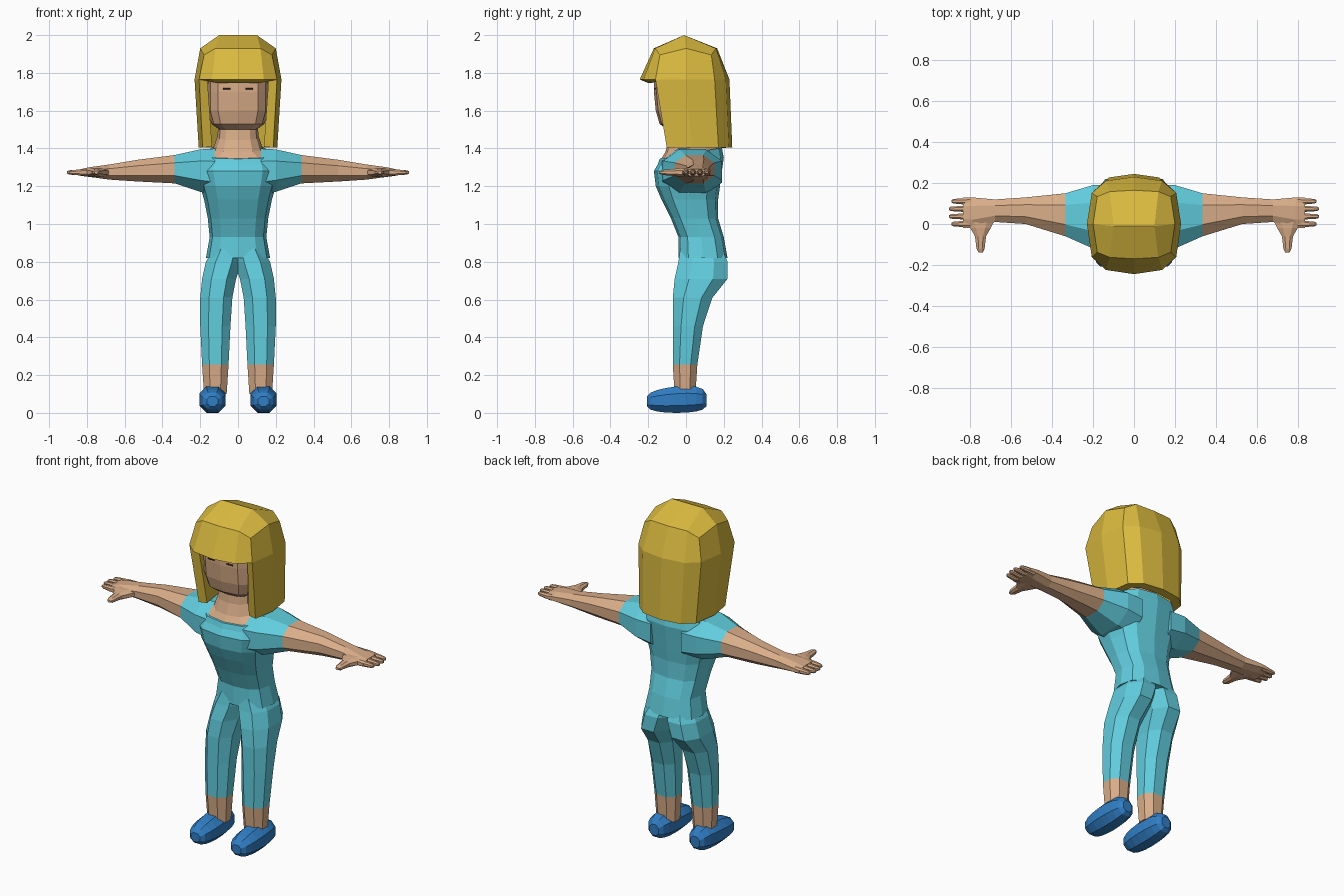
import bpy, bmesh, math

if "Cube" in bpy.data.objects:
    bpy.data.objects.remove(bpy.data.objects["Cube"])


def material(name, *color):
    mat = bpy.data.materials.new(name)
    mat.use_nodes = True
    mat.diffuse_color = (*color, 1)
    shader = mat.node_tree.nodes["Principled BSDF"]
    shader.inputs["Base Color"].default_value = (*color, 1)
    shader.inputs["Roughness"].default_value = .8
    return mat


skin = material("skin", .7, .42, .25)
cloth = material("turquoise cloth", .12, .61, .73)
blonde = material("blonde hair", .7, .49, .05)
blue = material("blue shoe", .03, .21, .56)
dark = material("dark brown", .06, .03, .02)


def finish(name, bm, materials, mirror, upper_rule=None):
    """Turn the mesh into an object, mirrored across the middle if asked."""
    bmesh.ops.recalc_face_normals(bm, faces=bm.faces)
    if upper_rule:
        for face in bm.faces:
            face.material_index = int(upper_rule(face.calc_center_median()))
    mesh = bpy.data.meshes.new(name)
    bm.to_mesh(mesh)
    bm.free()
    for mat in materials:
        mesh.materials.append(mat)
    part = bpy.data.objects.new(name, mesh)
    bpy.context.collection.objects.link(part)
    if mirror:
        part.modifiers.new("mirror", "MIRROR")
    return part


def signed_power(value, power):
    return math.copysign(abs(value) ** power, value)


def outline(sides, power):
    """Rounded box outline reaching exactly one unit each way."""
    turn = .5 if sides == 8 else 0
    angles = [math.tau * (i + turn) / sides for i in range(sides)]
    points = [(signed_power(math.cos(a), power), signed_power(math.sin(a), power)) for a in angles]
    reach = max(u for u, v in points)
    return [(u / reach, v / reach) for u, v in points]


def loft(name, axis, sections, materials, sides=8, power=.9, mirror=True,
         lean=None, upper_rule=None):
    """Skin sections, each given as position, low and high a, low and high b."""
    bm = bmesh.new()
    rings = []
    for position, a_low, a_high, b_low, b_high in sections:
        ring = []
        for u, v in outline(sides, power):
            a = (a_low + a_high + u * (a_high - a_low)) / 2
            b = (b_low + b_high + v * (b_high - b_low)) / 2
            p = position + (lean(position) * b if lean else 0)
            place = {"x": (p, a, b), "y": (a, p, b), "z": (a, b, p)}[axis]
            ring.append(bm.verts.new(place))
        rings.append(ring)
    for low, high in zip(rings, rings[1:]):
        for i in range(sides):
            bm.faces.new((low[i - 1], low[i], high[i], high[i - 1]))
    bm.faces.new(rings[0])
    bm.faces.new(rings[-1])
    return finish(name, bm, materials, mirror, upper_rule)


def trunk(name, rows, mat, power, lean=None):
    """Central part from rows of height, half width, front and back."""
    sections = [(z, -half, half, front, back) for z, half, front, back in rows]
    return loft(name, "z", sections, [mat], sides=12, power=power, mirror=False, lean=lean)


# Shirt, its upper rings leaning forward into the collar
trunk("shirt", [
    (.82, .17, -.04, .22), (.93, .15, -.04, .2), (1.03, .16, -.08, .17),
    (1.13, .18, -.13, .17), (1.2, .2, -.16, .18), (1.28, .22, -.17, .19),
    (1.33, .21, -.15, .2), (1.37, .19, -.14, .19)],
    cloth, .75, lean=lambda z: max(0, z - 1.28) * 2)

# Neck spreading into the collar, and the head
trunk("neck", [
    (1.37, .18, -.13, .18), (1.4, .13, -.11, .14), (1.46, .11, -.09, .11), (1.56, .1, -.08, .1)],
    skin, .75, lean=lambda z: .18)
trunk("head", [
    (1.5, .1, -.1, .09), (1.53, .14, -.14, .12), (1.6, .16, -.16, .15),
    (1.7, .16, -.17, .16), (1.78, .16, -.17, .16), (1.87, .14, -.13, .13)], skin, .6)

# Narrow closed eyes
loft("eye", "x", [(x, -.17, -.16, 1.713, 1.72) for x in (.04, .08)], [dark])

# Trouser legs with bare ankles
cuff = .255
loft("leg", "z", [
    (.1, .06, .18, -.06, .05), (cuff, .05, .19, -.07, .06), (.46, .04, .2, -.07, .09),
    (.61, .03, .2, -.07, .14), (.71, .01, .19, -.06, .22), (.8, -.02, .17, -.04, .22),
    (.87, -.02, .13, -.03, .19)],
    [skin, cloth], upper_rule=lambda c: c.z > cuff)

# Shoes: a rounded form, lower at the toe than at the heel
shoe_sections = []
for step in range(-4, 5):
    angle = math.radians(step * 20)
    y = .16 * math.sin(angle) - .05
    swell = math.sqrt(math.cos(angle))
    half = .07 * swell
    shoe_sections.append((y, .135 - half, .135 + half, .06 - .06 * swell, .06 + (.085 + y / 10) * swell))
loft("shoe", "y", shoe_sections, [blue])

# Arms, with the sleeve as the inner stretch
sleeve_end = .335
loft("arm", "x", [
    (.1, -.13, .19, 1.15, 1.4), (.2, -.12, .19, 1.17, 1.395),
    (sleeve_end, -.06, .15, 1.215, 1.365), (.53, 0, .13, 1.225, 1.34),
    (.68, .01, .12, 1.235, 1.315), (.79, -.02, .13, 1.25, 1.3), (.835, -.02, .13, 1.255, 1.29)],
    [cloth, skin], upper_rule=lambda c: c.x > sleeve_end)

# Fingers, the middle two longer, and the thumb pointing forward
palm_z = 1.273


def digit(name, axis, centre, steps):
    sections = [(p, centre - wide, centre + wide, palm_z - thick, palm_z + thick)
                for p, wide, thick in steps]
    loft(name, axis, sections, [skin])


for i, name in enumerate(("index", "middle", "ring", "little")):
    tip = .905 if name in ("middle", "ring") else .893
    digit(name + "_finger", "x", .037 * i,
          [(.8, .018, .018), (.86, .013, .014), (tip - .01, .011, .011), (tip, .005, .006)])
digit("thumb", "y", .75, [(.04, .08, .025), (-.02, .05, .024), (-.06, .027, .019),
                          (-.12, .02, .014), (-.14, .01, .007)])

# Hair: half a bob from crown ridge to hem, mirrored and thickened inward
bm = bmesh.new()


def hair_row(z, half, middle, front, back, bend, droop=0):
    """Half ring of seven points running from the front round to the back."""
    row = []
    for k in range(7):
        angle = math.pi * k / 6
        turn = signed_power(math.cos(angle), bend) if k != 3 else 0
        x = half * math.sin(angle) ** .75 if k % 6 else 0
        y = middle - turn * (front if k < 3 else back)
        row.append(bm.verts.new((x, y, z - droop * (k in (2, 4)))))
    return row


ridge = [bm.verts.new((x, -.01, 2)) for x in (0, .1)]
top = hair_row(1.93, .2, 0, .17, .165, .3, droop=.035)
brow = hair_row(1.765, .23, 0, .245, .23, .6)
hem = hair_row(1.405, .208, .03, .2, .215, .6)
for k in (1, 3):
    bm.faces.new((ridge[1], top[k], top[k + 1], top[k + 2]))
bm.faces.new((ridge[0], top[0], top[1], ridge[1]))
bm.faces.new((ridge[0], ridge[1], top[5], top[6]))
for k in range(6):
    bm.faces.new((top[k], brow[k], brow[k + 1], top[k + 1]))
    if k > 1:
        bm.faces.new((brow[k], hem[k], hem[k + 1], brow[k + 1]))
for vert in hem[:2]:
    bm.verts.remove(vert)
hair = finish("hair", bm, [blonde], mirror=True)
shell = hair.modifiers.new("thickness", "SOLIDIFY")
shell.thickness = .05
shell.offset = -1
